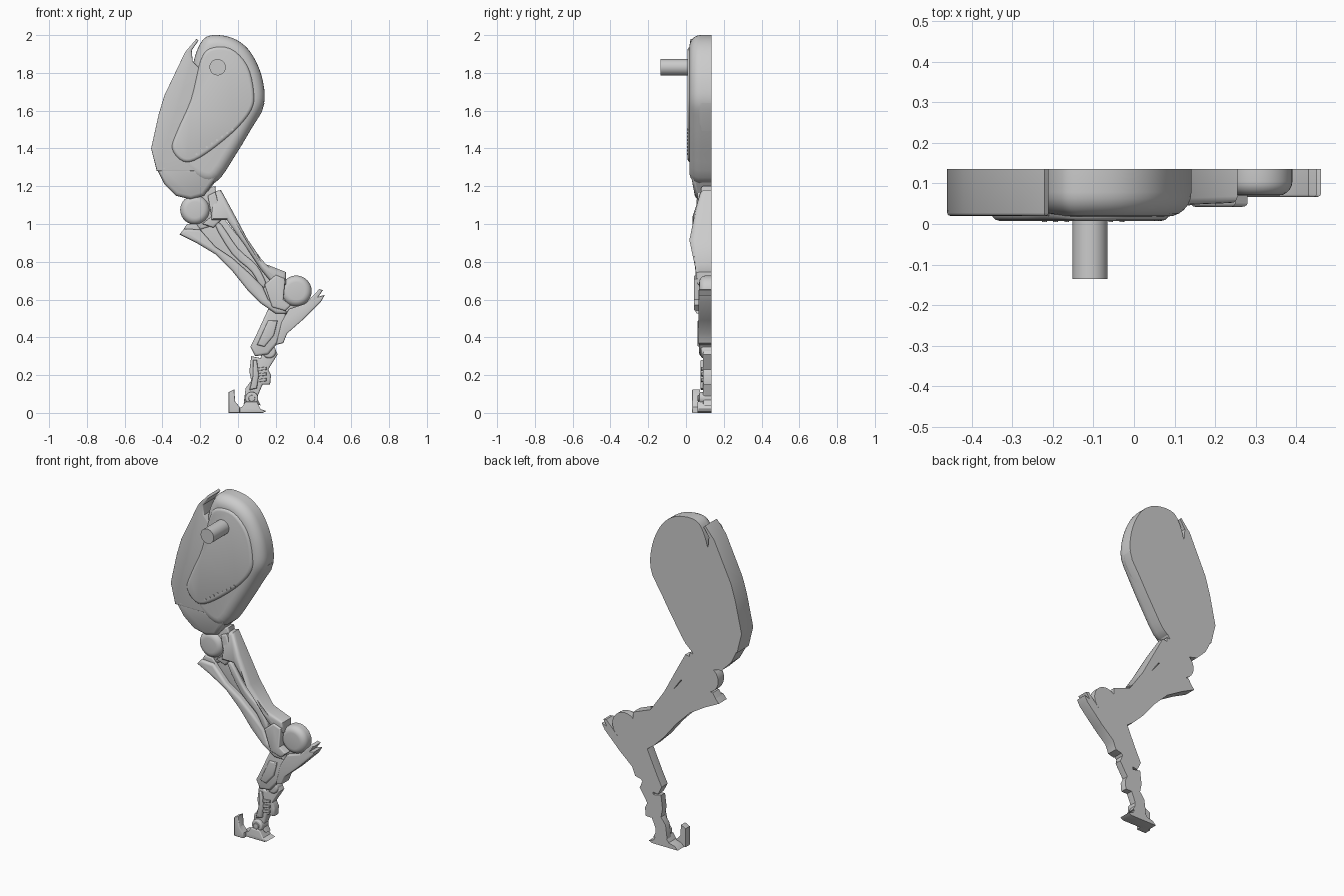
import bpy, bmesh, math
from mathutils import Vector

cube = bpy.data.objects.get("Cube")
if cube:
    bpy.data.objects.remove(cube, do_unlink=True)

BACK = .135  # the flat rear plane shared by nearly every part

grey = bpy.data.materials.new("plain grey")
grey.use_nodes = True
colour = (.6, .6, .6, 1)
grey.diffuse_color = colour
grey.node_tree.nodes["Principled BSDF"].inputs["Base Color"].default_value = colour


def finish(name, bm):
    """Turn a bmesh into a shaded object."""
    bmesh.ops.recalc_face_normals(bm, faces=bm.faces[:])
    mesh = bpy.data.meshes.new(name)
    bm.to_mesh(mesh)
    bm.free()
    mesh.materials.append(grey)
    obj = bpy.data.objects.new(name, mesh)
    bpy.context.collection.objects.link(obj)
    bpy.ops.object.select_all(action='DESELECT')
    obj.select_set(True)
    bpy.context.view_layer.objects.active = obj
    bpy.ops.object.shade_smooth_by_angle(angle=math.radians(35))
    return obj


def curved(points, steps):
    """Pass a closed smooth curve through the outline points."""
    pts = [Vector(p) for p in points]
    n = len(pts)
    out = []
    for i in range(n):
        a, b, c, d = (pts[(i + k) % n] for k in (-1, 0, 1, 2))
        for s in range(steps):
            t = s / steps
            out.append(b + (c - a) * t / 2 + (a * 2 - b * 5 + c * 4 - d) * t * t / 2
                       + (b * 3 - a - c * 3 + d) * t ** 3 / 2)
    return out


def plate(name, outline, front, bevel=.01, steps=1, back=BACK, segments=3):
    """Extrude an x-z outline from the rear plane to a front depth.
    The front depth may be a number or a function of height."""
    depth = front if callable(front) else lambda z: front
    pts = curved(outline, steps) if steps > 1 else outline
    bm = bmesh.new()
    rear = [bm.verts.new((x, back, z)) for x, z in pts]
    fore = [bm.verts.new((x, depth(z), z)) for x, z in pts]
    n = len(pts)
    bm.faces.new(rear)
    bm.faces.new(fore)
    for i in range(n):
        j = (i + 1) % n
        bm.faces.new((rear[i], rear[j], fore[j], fore[i]))
    bmesh.ops.recalc_face_normals(bm, faces=bm.faces[:])
    if bevel:
        rim = [bm.edges.get((fore[i], fore[(i + 1) % n])) for i in range(n)]
        bmesh.ops.bevel(bm, geom=rim, offset=bevel, segments=segments, profile=.5,
                        affect='EDGES', clamp_overlap=True)
    return finish(name, bm)


def disc(name, x, z, radius, front, bevel=.01, back=BACK, sides=40):
    """Round joint lying in the same flat plane."""
    ring = [(x + radius * math.cos(math.tau * i / sides),
             z + radius * math.sin(math.tau * i / sides)) for i in range(sides)]
    return plate(name, ring, front, bevel, back=back, segments=5)


def ramp(z_low, y_low, z_high, y_high):
    """Front depth that leans between two heights."""
    def depth(z):
        t = min(1, max(0, (z - z_low) / (z_high - z_low)))
        return y_low + (y_high - y_low) * t
    return depth


# Thigh: rear panel with its hooked tip, domed shell, raised pad
plate("thigh_rear_panel", [
    (-.22, 1.98), (-.28, 1.91), (-.39, 1.68), (-.42, 1.58), (-.46, 1.4), (-.43, 1.28),
    (-.16, 1.28), (-.1, 1.5), (-.18, 1.8), (-.24, 1.86), (-.245, 1.92), (-.21, 1.97)],
    .02, .03)
plate("thigh_shell", [
    (-.19, 1.97), (-.13, 2), (-.03, 1.985), (.05, 1.93), (.105, 1.84), (.135, 1.74),
    (.138, 1.64), (.09, 1.54), (-.01, 1.37), (-.12, 1.22), (-.24, 1.24), (-.33, 1.34),
    (-.31, 1.5), (-.25, 1.7), (-.235, 1.86)], .018, .07, steps=4, segments=6)
plate("thigh_pad", [
    (-.15, 1.93), (-.04, 1.93), (.05, 1.84), (.085, 1.7), (.07, 1.6), (-.03, 1.48),
    (-.2, 1.35), (-.29, 1.33), (-.35, 1.4), (-.32, 1.5), (-.25, 1.66), (-.2, 1.86)],
    .008, .018, steps=4, back=.05)
plate("thigh_edge_guard", [
    (.14, 1.64), (.125, 1.59), (-.02, 1.36), (-.16, 1.17), (-.2, 1.2), (-.03, 1.42),
    (.07, 1.64)], .06, .025)
plate("thigh_lower_cap", [
    (-.435, 1.3), (-.4, 1.315), (-.12, 1.285), (-.11, 1.25), (-.18, 1.15), (-.25, 1.13),
    (-.33, 1.15), (-.39, 1.21)], ramp(1.13, .05, 1.31, .017), .02)

# Row of small studs along the pad's lower edge
for i in range(8):
    t = i / 7
    disc("pad_stud", -.22 + .19 * t, 1.37 + .13 * t, .006, .005, 0, back=.02, sides=8)

# Hip peg
disc("hip_peg", -.108, 1.83, .043, -.135, 0, back=.03)

# Knee
plate("knee_neck", [
    (-.28, 1.17), (-.12, 1.2), (-.1, 1.0), (-.2, .97), (-.25, 1.0)], .08, .01)
disc("knee_joint", -.228, 1.075, .078, .055, .035)
plate("knee_bracket", [
    (-.16, 1.15), (-.12, 1.17), (-.08, 1.03), (-.13, .98), (-.19, 1.0), (-.14, 1.04)],
    .06, .01)

# Lower leg: recessed core, shin guard, calf shell and the tendon between
plate("lower_leg_core", [
    (-.22, .98), (-.1, 1.06), (.03, .9), (.16, .72), (.26, .68), (.25, .54), (.14, .58),
    (0, .74), (-.14, .86)], .085, .008)
plate("shin_guard", [
    (-.14, 1.17), (-.09, 1.18), (-.03, 1.07), (.05, .92), (.14, .79), (.255, .745),
    (.255, .68), (.21, .65), (.12, .76), (.04, .88), (-.06, 1.02), (-.14, 1.02)],
    lambda z: ramp(1.02, .035, 1.18, .08)(z) if z > .95 else ramp(.65, .06, .95, .03)(z),
    .018)
plate("calf_shell", [
    (-.31, .945), (-.285, .975), (-.2, .97), (-.12, .88), (-.03, .82), (.06, .74),
    (.13, .67), (.16, .6), (.25, .55), (.26, .525), (.2, .525), (.12, .58), (.05, .65),
    (-.03, .75), (-.12, .84), (-.22, .9)], .05, .022)
plate("calf_top_fin", [
    (-.29, .97), (-.27, 1.0), (-.22, 1.0), (-.19, .96), (-.24, .95)], .07, .008)
plate("tendon", [
    (-.12, .99), (-.09, 1.0), (.0, .87), (.1, .78), (.15, .68), (.12, .67), (.07, .75),
    (-.03, .84)], .065, .01, steps=3)
plate("ankle_bracket", [
    (.14, .68), (.2, .73), (.25, .71), (.24, .6), (.28, .57), (.25, .54), (.18, .56)],
    .042, .01)

# Ankle
disc("ankle_joint", .308, .645, .082, .07, .035)
plate("ankle_web", [
    (.2, .66), (.3, .6), (.33, .56), (.25, .48), (.16, .52)], .095, .008)

# Heel spur with forked tips
plate("heel_spur", [
    (.43, .655), (.45, .65), (.425, .615), (.46, .625), (.44, .59), (.34, .49), (.26, .42),
    (.24, .37), (.2, .36), (.23, .48), (.27, .55), (.36, .58)], .066, .01)

# Metatarsus
plate("metatarsus", [
    (.16, .55), (.25, .53), (.26, .46), (.21, .37), (.16, .31), (.09, .3), (.065, .35),
    (.1, .42)], .07, .014)
plate("metatarsus_inlay", [
    (.16, .49), (.21, .49), (.19, .41), (.14, .35), (.1, .36)], .06, .008)

# Lower foot column
plate("foot_column", [
    (.07, .3), (.12, .29), (.13, .34), (.19, .35), (.21, .31), (.16, .23), (.175, .2),
    (.17, .15), (.13, .15), (.1, .08), (.12, .04), (.03, .05), (.04, .13), (.07, .17),
    (.06, .22)], .09, .01)
disc("foot_upper_joint", .165, .325, .036, .08, .012)
plate("foot_strut", [
    (.08, .28), (.1, .28), (.11, .2), (.1, .13), (.06, .12), (.08, .2)], .076, .008)
for z in (.16, .19, .22):
    plate("foot_rib", [(.08, z), (.08, z + .016), (.15, z + .024), (.15, z + .008)],
          .08, .003)
disc("foot_lower_joint", .073, .077, .034, .07, .008)
disc("foot_lower_pin", .073, .077, .017, .062, .003)

# Sole and the upright toe claw
plate("sole", [
    (-.04, 0), (-.02, .02), (.02, .03), (.04, .06), (.1, .06), (.12, .02), (.15, .01),
    (.13, 0)], .06, .006)
plate("toe_claw", [
    (-.05, 0), (-.05, .11), (-.02, .125), (-.015, .06), (.01, .03), (.01, 0)],
    .032, .006, back=.075)
